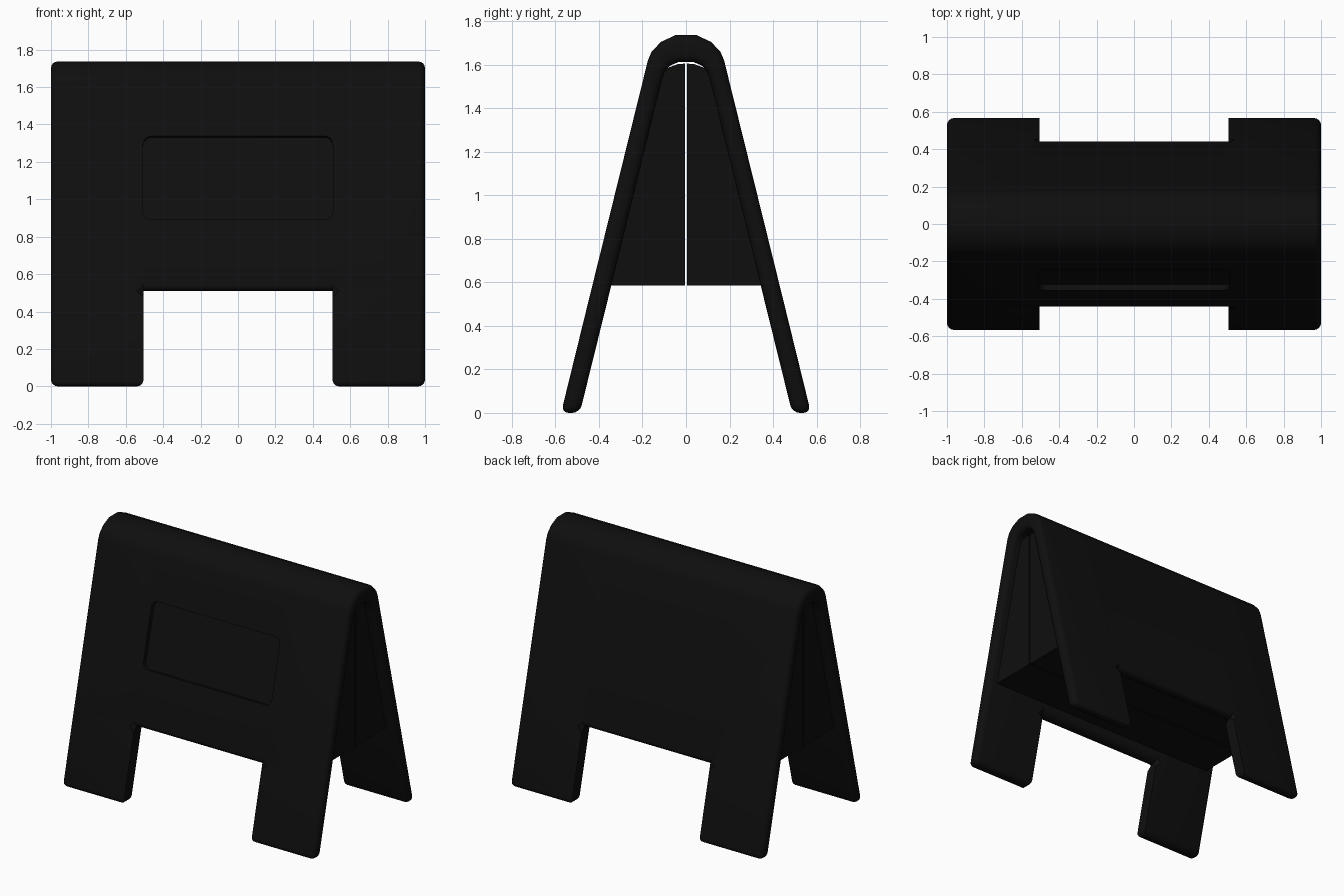
import bpy, bmesh, math
from mathutils import Matrix

cube = bpy.data.objects.get("Cube")
if cube:
    bpy.data.objects.remove(cube)

black = bpy.data.materials.new("matte black")
black.use_nodes = True
colour = (0.0046, 0.0046, 0.0046, 1)
black.diffuse_color = colour
shader = black.node_tree.nodes["Principled BSDF"]
shader.inputs["Base Color"].default_value = colour
shader.inputs["Roughness"].default_value = 0.8


def make_object(name, bm):
    bmesh.ops.recalc_face_normals(bm, faces=bm.faces)
    mesh = bpy.data.meshes.new(name)
    bm.to_mesh(mesh)
    bm.free()
    obj = bpy.data.objects.new(name, mesh)
    obj.data.materials.append(black)
    bpy.context.collection.objects.link(obj)
    return obj


def activate(obj):
    bpy.ops.object.select_all(action='DESELECT')
    obj.select_set(True)
    bpy.context.view_layer.objects.active = obj


# Folded shell: matching outer and inner profiles (y, z) from foot to ridge
OUTER = [(0.574, 0), (0.449, 0.51), (0.175, 1.62), (0.158, 1.66), (0.115, 1.705), (0.046, 1.737)]
INNER = [(0.488, 0), (0.362, 0.51), (0.113, 1.52), (0.098, 1.565), (0.075, 1.595), (0.035, 1.612)]
HALF, NOTCH = 1.0, 0.505


def full(profile):
    return [(-y, z) for y, z in profile] + [(y, z) for y, z in reversed(profile)]


outer, inner = full(OUTER), full(INNER)
columns = [-HALF, -NOTCH, NOTCH, HALF]
last = len(outer) - 1

bm = bmesh.new()
grids = [[[bm.verts.new((x, y, z)) for x in columns] for y, z in prof] for prof in (outer, inner)]


def solid(r, c):
    return 0 <= c < 3 and 0 <= r < last and not (c == 1 and r in (0, last - 1))


for r in range(last):
    for c in range(3):
        if not solid(r, c):
            continue
        corners = [(r, c), (r, c + 1), (r + 1, c + 1), (r + 1, c)]
        for g in grids:
            bm.faces.new([g[i][j] for i, j in corners])
        # Close the rim wherever the neighbouring cell is open
        beyond = [(r - 1, c), (r, c + 1), (r + 1, c), (r, c - 1)]
        for k in range(4):
            if not solid(*beyond[k]):
                a, b = corners[k], corners[(k + 1) % 4]
                bm.faces.new([g[i][j] for g, (i, j) in
                              ((grids[0], a), (grids[0], b), (grids[1], b), (grids[1], a))])
loose = [v for v in bm.verts if not v.link_faces]
bmesh.ops.delete(bm, geom=loose, context='VERTS')
bmesh.ops.recalc_face_normals(bm, faces=bm.faces)

# Round the rim, but keep the notch sides crisp
rim = []
for e in bm.edges:
    a, b = e.verts
    inside_notch = max(abs(a.co.x), abs(b.co.x)) < 0.6
    notch_side = inside_notch and abs(a.co.x - b.co.x) < 0.01 and abs(a.co.z - b.co.z) > 0.1
    notch_corner = inside_notch and abs(a.co.x - b.co.x) < 0.01 and a.co.z > 0.4
    if e.calc_face_angle(0) > math.radians(50) and not notch_side and not notch_corner:
        rim.append(e)
bmesh.ops.bevel(bm, geom=rim, offset=0.036, segments=4, profile=0.5,
                affect='EDGES', clamp_overlap=True)
shell = make_object("folded_shell", bm)

# Shallow rounded label recess on the front leaf
bm = bmesh.new()
bmesh.ops.create_cube(bm, size=1, matrix=Matrix.Diagonal((1.014, 0.06, 0.46, 1)))
upright = [e for e in bm.edges if abs(e.verts[0].co.y - e.verts[1].co.y) > 0.01]
bmesh.ops.bevel(bm, geom=upright, offset=0.045, segments=4, profile=0.5, affect='EDGES')
cutter = make_object("recess_cutter", bm)
cutter.hide_render = True
lean = (OUTER[1][0] - OUTER[2][0]) / (OUTER[2][1] - OUTER[1][1])
mid_z = 1.115
cutter.location = (0, -(OUTER[0][0] - lean * mid_z), mid_z)
cutter.rotation_euler.x = -math.atan(lean)

activate(shell)
cut = shell.modifiers.new("label recess", 'BOOLEAN')
cut.operation = 'DIFFERENCE'
cut.solver = 'EXACT'
cut.object = cutter
bpy.ops.object.modifier_apply(modifier=cut.name)
bpy.data.objects.remove(cutter)
bpy.ops.object.shade_smooth_by_angle(angle=math.radians(35))

# Two inner cores, separated by a thin slit along the centre
CORE = [(0.005, 0.585), (0.355, 0.585), (0.125, 1.515), (0.105, 1.56), (0.078, 1.588), (0.036, 1.603), (0.005, 1.605)]
for name, side in (("front_core", -1), ("back_core", 1)):
    bm = bmesh.new()
    face = bm.faces.new([bm.verts.new((-0.93, side * y, z)) for y, z in CORE])
    ext = bmesh.ops.extrude_face_region(bm, geom=[face])
    moved = [v for v in ext["geom"] if isinstance(v, bmesh.types.BMVert)]
    bmesh.ops.translate(bm, verts=moved, vec=(1.86, 0, 0))
    make_object(name, bm)
